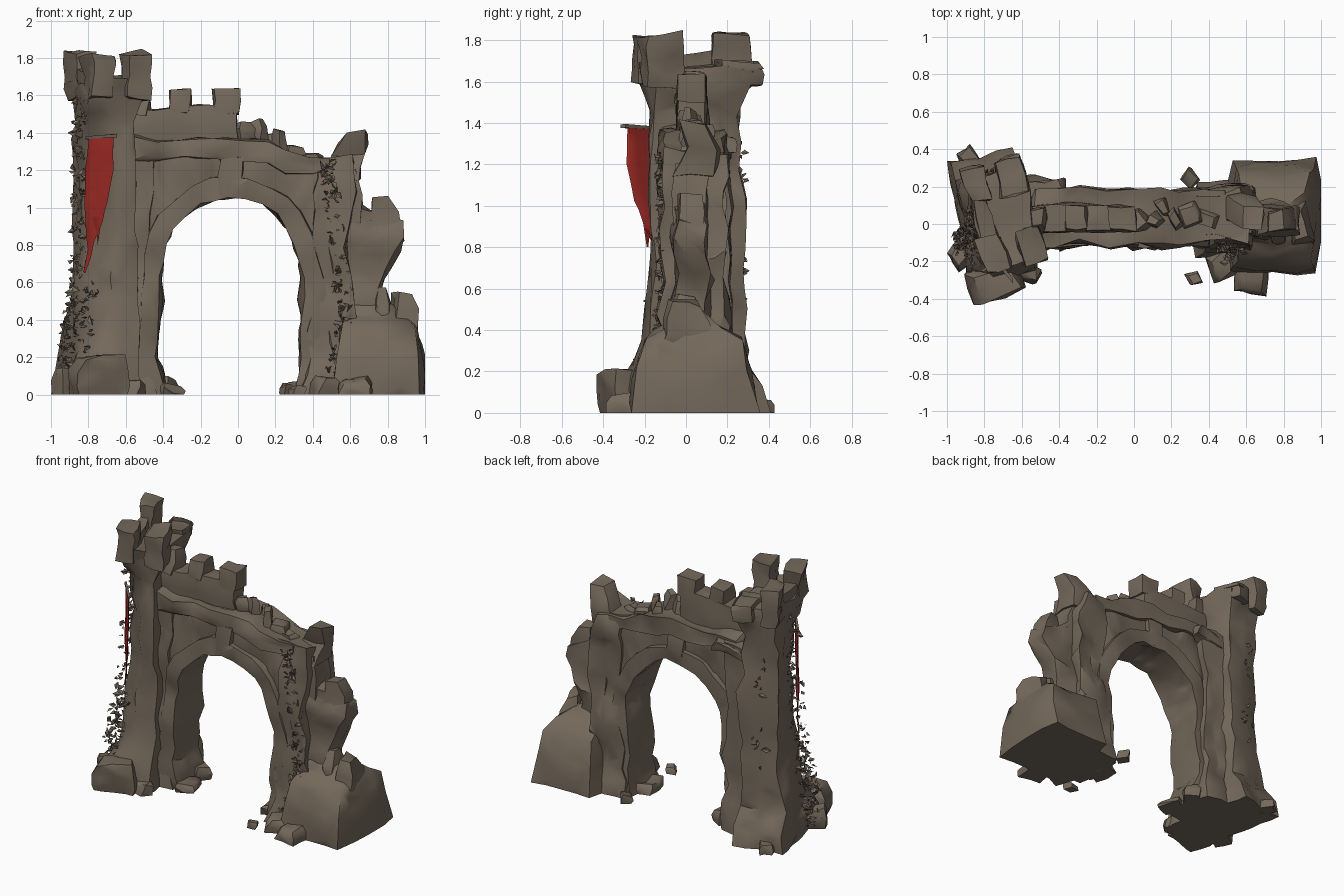
import bpy, bmesh, math, random
from mathutils import Vector, Euler, noise

random.seed(7)
cube = bpy.data.objects.get("Cube")
if cube:
    bpy.data.objects.remove(cube, do_unlink=True)


def material(name, rgb):
    m = bpy.data.materials.new(name)
    m.use_nodes = True
    m.diffuse_color = (*rgb, 1)
    for n in m.node_tree.nodes:
        if n.type == 'BSDF_PRINCIPLED':
            n.inputs["Base Color"].default_value = (*rgb, 1)
            n.inputs["Roughness"].default_value = 0.9
    return m


STONE = material("weathered_stone", (0.175, 0.14, 0.105))
RED = material("red_cloth", (0.39, 0.027, 0.021))


def finish(name, bm, mat):
    bmesh.ops.recalc_face_normals(bm, faces=bm.faces)
    me = bpy.data.meshes.new(name)
    bm.to_mesh(me)
    bm.free()
    me.materials.append(mat)
    me.shade_smooth()
    me.set_sharp_from_angle(angle=math.radians(42))
    ob = bpy.data.objects.new(name, me)
    bpy.context.collection.objects.link(ob)
    return ob


def loft(name, rings, amp=0.04, cell=0.11, soft=0.22, mat=STONE):
    """Closed loft through rings of points, then worn down with noise."""
    bm = bmesh.new()
    vs = [[bm.verts.new(p) for p in r] for r in rings]
    n = len(rings[0])
    for a, b in zip(vs, vs[1:]):
        for i in range(n):
            j = (i + 1) % n
            bm.faces.new((a[i], a[j], b[j], b[i]))
    bm.faces.new(vs[0])
    bm.faces.new(vs[-1])
    for _ in range(4):
        bmesh.ops.triangulate(bm, faces=bm.faces)
        long = [e for e in bm.edges if e.calc_length() > cell * 1.4]
        if not long:
            break
        bmesh.ops.subdivide_edges(bm, edges=long, cuts=1)
    bmesh.ops.triangulate(bm, faces=bm.faces)
    if soft:
        bmesh.ops.smooth_vert(bm, verts=bm.verts, factor=soft,
                              use_axis_x=True, use_axis_y=True, use_axis_z=False)
    for v in bm.verts:
        ground = v.co.z < 0.005
        v.co += noise.noise_vector(v.co * 5) * amp + noise.noise_vector(v.co * 13) * amp * 0.5
        v.co.x = max(-1, min(1, v.co.x))
        v.co.z = 0 if ground else max(0, v.co.z)
    return finish(name, bm, mat)


def slab(name, a, b, y0, y1, shear=0, **kw):
    """Upright slab between two (x, z) lines, from depth y0 to y1."""
    rings = []
    for (ax, az), (bx, bz) in zip(a, b):
        rings.append([(x, y + shear * x, z) for x, z, y in
                      ((ax, az, y0), (bx, bz, y0), (bx, bz, y1), (ax, az, y1))])
    return loft(name, rings, **kw)


SQUARE = ((-1, -1), (1, -1), (1, 1), (-1, 1))


def pillar(name, sections, **kw):
    """Stack of turned sections: z, centre x, centre y, half x, half y, degrees, front left cut."""
    rings = []
    for z, cx, cy, hx, hy, deg, *cut in sections:
        c, s = math.cos(math.radians(deg)), math.sin(math.radians(deg))
        shape = ((-1, cut[0] * .6 - 1), (cut[0] - 1, -1)) + SQUARE[1:] if cut else SQUARE
        rings.append([(cx + u * hx * c - w * hy * s, cy + u * hx * s + w * hy * c, z)
                      for u, w in shape])
    return loft(name, rings, **kw)


def rock(name, x, y, z, sx, sy, sz, deg=0, taper=0.75):
    pillar(name, [(z, x, y, sx, sy, deg), (z + sz * .6, x, y, sx, sy, deg + 6),
                  (z + sz, x, y, sx * taper, sy * taper, deg + 10)], amp=0.035, cell=0.08)


def leaves(name, path, count, spread):
    """Folded leaves scattered along a path."""
    bm = bmesh.new()
    pts = [Vector(p) for p in path]
    for _ in range(count):
        t = random.random() * (len(pts) - 1)
        i = int(t)
        at = pts[i].lerp(pts[i + 1], t - i)
        at += Vector([random.uniform(-s, s) for s in spread])
        s = random.uniform(0.012, 0.028)
        turn = Euler([random.uniform(0, 6.28) for _ in range(3)]).to_matrix()
        p = [bm.verts.new(at + turn @ Vector(q) * s) for q in
             ((0, -1, 0), (.7, 0, .4), (0, 1.2, 0), (-.7, 0, .4))]
        bm.faces.new((p[0], p[1], p[2]))
        bm.faces.new((p[0], p[2], p[3]))
    for v in bm.verts:
        v.co.x = max(-1, v.co.x)
        v.co.z = max(0, v.co.z)
    finish(name, bm, STONE)


# Tower shaft with flared foot, cut front corner and overhanging head
pillar("tower", [(0, -.75, .02, .19, .35, 12, .4), (.12, -.75, .02, .175, .33, 12, .5),
                 (.25, -.74, .03, .16, .265, 11, .7), (.5, -.72, .04, .145, .235, 10, 1),
                 (.9, -.71, .04, .135, .225, 10, 1.2), (1.45, -.71, .04, .135, .225, 10, 1.2),
                 (1.58, -.70, .035, .155, .25, 14, .3), (1.67, -.70, .03, .16, .26, 15, .1)])
for i, (x, y, top) in enumerate(((-.75, -.155, 1.815), (-.55, -.12, 1.82),
                                 (-.84, .21, 1.82), (-.66, .25, 1.67))):
    pillar(f"tower_merlon_{i}", [(1.58, x, y, .065, .1, 15), (1.7, x, y, .06, .095, 15),
                                 (top, x, y, .068, .1, 15)], amp=0.03, cell=0.08)
pillar("tower_parapet_side", [(1.6, -.80, .04, .055, .13, 15), (1.73, -.80, .04, .045, .12, 15)])
rock("tower_corbel", -.52, .02, 1.5, .05, .07, .16)

# Archway: legs and ring in one band
def arch(rx, rz, n=14):
    return [(-.035 - rx * math.cos(math.pi * i / n), .62 + rz * math.sin(math.pi * i / n))
            for i in range(n + 1)]

inner = [(-.38, 0), (-.42, .2), (-.42, .4)] + arch(.38, .43) + [(.345, .4), (.34, .2), (.3, 0)]
outer = [(-.57, 0), (-.56, .2), (-.54, .4)] + arch(.49, .55) + [(.46, .4), (.47, .2), (.5, 0)]
slab("arch_ring", inner, outer, -.125, .185, amp=0.035, cell=0.09)

# Wall over the arch, sloping down to the ruined side
under = arch(.43, .49)
over = [(-.6 + 1.2 * i / 14, 1.34 - .09 * max(0, i / 14 - .45) / .55) for i in range(15)]
slab("arch_wall", under, over, -.085, .155, amp=0.03)
slab("cornice", [(-.56, 1.26), (0, 1.26), (.5, 1.18)], [(-.56, 1.36), (0, 1.35), (.5, 1.26)],
     -.12, .19, amp=0.05)
pillar("keystone", [(1.06, -.035, .03, .055, .16, 0), (1.27, -.04, .03, .075, .155, 0)],
       amp=0.03)
slab("parapet", [(-.58, 1.3), (-.3, 1.3), (.01, 1.3)], [(-.58, 1.53), (-.3, 1.54), (-.01, 1.54)],
     -.04, .105, amp=0.02)
for i, (x, h) in enumerate(((-.315, .06), (-.065, .075))):
    pillar(f"parapet_merlon_{i}", [(1.5, x, .03, h, .075, 0), (1.635, x, .03, h, .07, 0)],
           amp=0.02, cell=0.08)

# Piers that carry the wall
pillar("left_pier", [(0, -.54, .06, .1, .2, 0), (.2, -.54, .06, .08, .175, 0),
                     (1.1, -.53, .06, .075, .155, 0), (1.34, -.53, .06, .09, .175, 0)])
pillar("right_pier", [(0, .49, .02, .17, .2, 0), (.2, .5, .03, .125, .165, 0),
                      (.8, .51, .04, .105, .145, 0), (1.15, .51, .04, .115, .165, 0),
                      (1.26, .5, .04, .095, .14, 0)], amp=0.05)
pillar("leaning_merlon", [(1.15, .56, .03, .1, .1, 0), (1.28, .58, .09, .075, 0, 0)[:3]
                          + (.09, .075, 0), (1.41, .63, .03, .062, .07, 0)], amp=0.025)

# Broken side wall and its heavy foot
slab("broken_wall", [(.52, .3), (.52, .55), (.52, .68), (.52, .82), (.52, .92), (.6, 1.0)],
     [(.78, .3), (.76, .55), (.79, .68), (.89, .82), (.89, .92), (.68, .98)],
     -.055, .105, amp=0.045)
pillar("broken_wall_peak", [(.85, .79, .02, .09, .075, 0), (.97, .79, .02, .08, .07, 0),
                            (1.06, .765, .02, .045, .055, 0)], amp=0.03)
slab("broken_wall_stub", [(.5, .9), (.5, 1.2)], [(.67, .9), (.64, 1.2)], -.055, .105)
pillar("ruin_foot", [(0, .75, .04, .255, .325, 0), (.2, .755, .04, .225, .275, 0),
                     (.35, .755, .035, .205, .24, 0), (.42, .74, .03, .18, .13, 0),
                     (.5, .68, .02, .1, .07, 0)], amp=0.03, cell=0.16)
rock("foot_lump_inner", .765, 0, .36, .04, .09, .2, 0, .5)
rock("foot_lump_outer", .885, 0, .32, .065, .1, .22, 10)

# Fallen blocks: x, y, z, half sizes, height, turn
RUBBLE = [(-.74, -.31, 0, .14, .085, .2, 12), (-.92, -.17, 0, .07, .07, .13, 40),
          (-.58, -.27, 0, .09, .05, .08, -20), (-.88, .35, 0, .06, .06, .07, 30),
          (-.37, -.05, 0, .07, .08, .05, 20), (-.4, .14, 0, .06, .07, .09, 50),
          (.3, .24, 0, .055, .055, .05, 35), (.3, 0, 0, .07, .1, .06, 10),
          (.5, -.2, 0, .1, .08, .09, 25), (.63, -.3, 0, .09, .085, .08, -15),
          (.32, -.28, 0, .04, .035, .04, 20), (-.48, .2, 1.24, .12, .04, .09, 0),
          (.02, .03, 1.34, .05, .06, .11, 20), (.1, .02, 1.34, .035, .04, .11, 40),
          (.15, .08, 1.31, .035, .045, .06, 5), (.22, .03, 1.29, .04, .055, .11, 30),
          (.31, .05, 1.27, .055, .065, .06, 10), (.4, .02, 1.24, .05, .065, .06, 60)]
for i, (x, y, z, sx, sy, h, d) in enumerate(RUBBLE):
    rock(f"fallen_block_{i}", x, y, z, sx, sy, h, d)

# Torn banner slung across the cut corner, and its pole
left = [(-.80, 1.38), (-.82, 1.2), (-.82, 1.02), (-.82, .85), (-.81, .78), (-.83, .66)]
right = [(-.665, 1.38), (-.67, 1.2), (-.70, 1.02), (-.73, .92), (-.77, .82), (-.82, .65)]
slab("banner", left, right, -1.05, -1.041, shear=-1.15, amp=0.012, cell=0.07, soft=0, mat=RED)
slab("banner_tatter", [(-.78, .95), (-.755, .84)], [(-.73, .95), (-.75, .8)],
     -1.053, -1.045, shear=-1.15, amp=0.01, soft=0, mat=RED)
slab("banner_pole", [(-.82, 1.365), (-.645, 1.375)], [(-.82, 1.38), (-.645, 1.392)],
     -1.058, -1.035, shear=-1.15, amp=0.01, soft=0)

# Climbing plants
leaves("tower_ivy", [(-.93, -.12, .05), (-.91, -.08, .3), (-.87, -.04, .6), (-.855, 0, 1),
                     (-.855, .02, 1.3), (-.84, 0, 1.6)], 220, (.035, .07, .04))
leaves("tower_front_ivy", [(-.86, -.24, .2), (-.82, -.16, .4), (-.78, -.13, .62)],
       50, (.05, .04, .05))
leaves("pier_ivy", [(.47, -.12, 1.26), (.51, -.12, 1), (.54, -.11, .7), (.58, -.13, .4),
                    (.52, -.2, .1)], 160, (.045, .025, .04))
leaves("tower_back_ivy", [(-.8, .28, .5), (-.76, .27, .8), (-.78, .27, 1.3)], 24, (.05, .02, .05))
